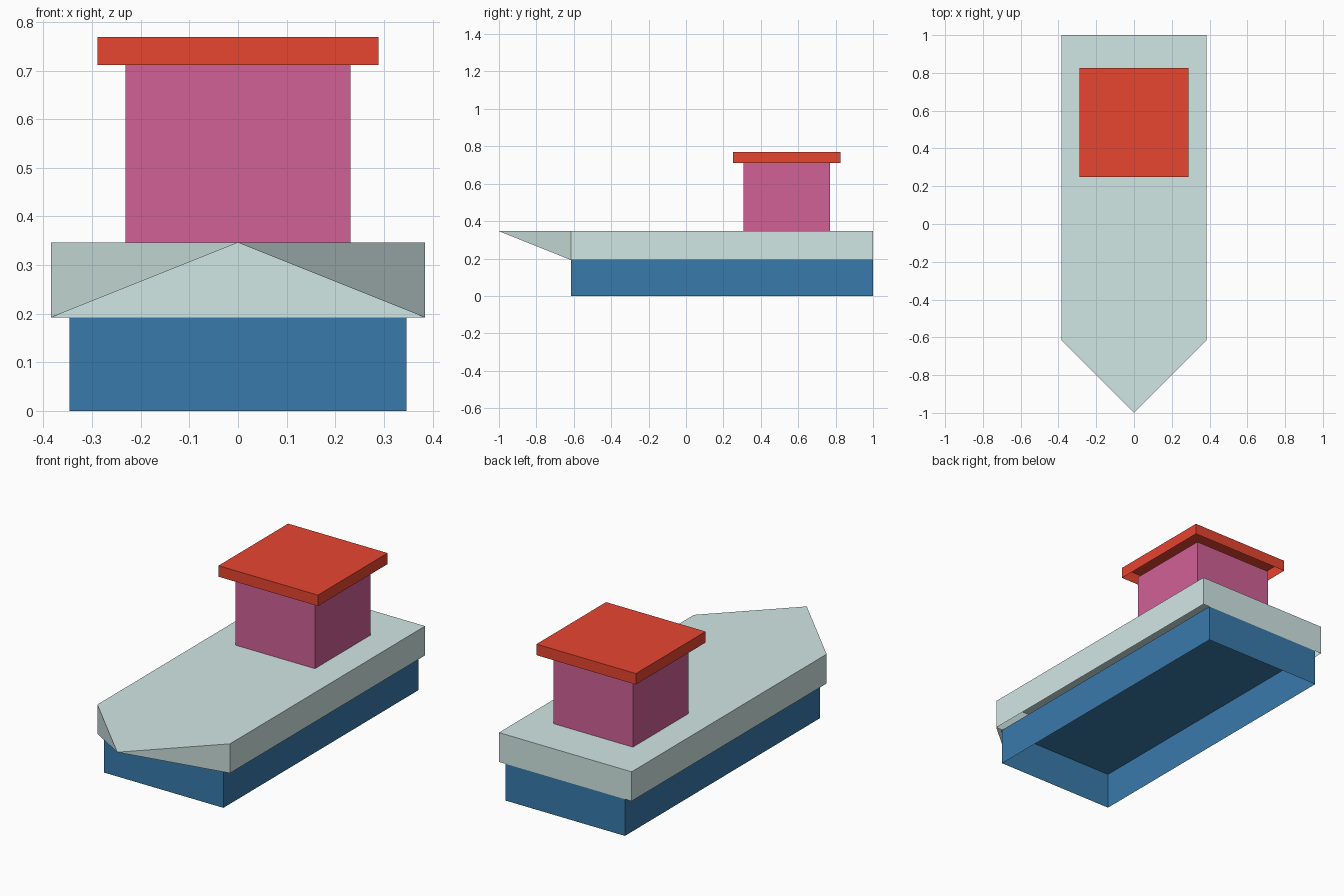
import bpy
import bmesh

cube = bpy.data.objects.get("Cube")
if cube:
    bpy.data.objects.remove(cube, do_unlink=True)

U = 2 / 52  # modelling unit: the boat is 52 units long


def linear(channel):
    c = channel / 255
    return c / 12.92 if c <= 0.04045 else ((c + 0.055) / 1.055) ** 2.4


def material(name, *rgb):
    color = (*map(linear, rgb), 1)
    mat = bpy.data.materials.new(name)
    mat.use_nodes = True
    mat.diffuse_color = color
    mat.node_tree.nodes["Principled BSDF"].inputs["Base Color"].default_value = color
    return mat


def finish(name, bm, mat):
    mesh = bpy.data.meshes.new(name)
    bm.to_mesh(mesh)
    bm.free()
    mesh.materials.append(mat)
    obj = bpy.data.objects.new(name, mesh)
    bpy.context.collection.objects.link(obj)
    return obj


def open_box(name, half_width, y_range, z_range, mat):
    """Thin-walled box without a bottom."""
    bm = bmesh.new()
    bmesh.ops.create_cube(bm, size=1)
    bottom = [f for f in bm.faces if f.normal.z < -0.5]
    bmesh.ops.delete(bm, geom=bottom, context='FACES_ONLY')
    (y0, y1), (z0, z1) = y_range, z_range
    for v in bm.verts:
        v.co.x *= 2 * half_width * U
        v.co.y = (y1 if v.co.y > 0 else y0) * U
        v.co.z = (z1 if v.co.z > 0 else z0) * U
    return finish(name, bm, mat)


blue = material("hull blue", 57, 122, 171)
grey = material("deck grey", 213, 235, 232)
pink = material("cabin pink", 208, 97, 150)
red = material("roof red", 235, 70, 49)

# Stacked shells, open underneath
open_box("hull", 9, (-16, 26), (0, 5), blue)
open_box("deck", 10, (-16, 26), (5, 9), grey)
open_box("cabin", 6, (8, 20), (9, 18.5), pink)
open_box("roof", 7.5, (6.5, 21.5), (18.5, 20), red)

# Pointed bow: a top triangle and two raked side triangles
bm = bmesh.new()
tip = bm.verts.new((0, -26 * U, 9 * U))
right, left = [bm.verts.new((x * U, -16 * U, 9 * U)) for x in (-10, 10)]
low_right, low_left = [bm.verts.new((x * U, -16 * U, 5 * U)) for x in (-10, 10)]
bm.faces.new((tip, left, right))
bm.faces.new((tip, right, low_right))
bm.faces.new((tip, low_left, left))
finish("bow", bm, grey)
